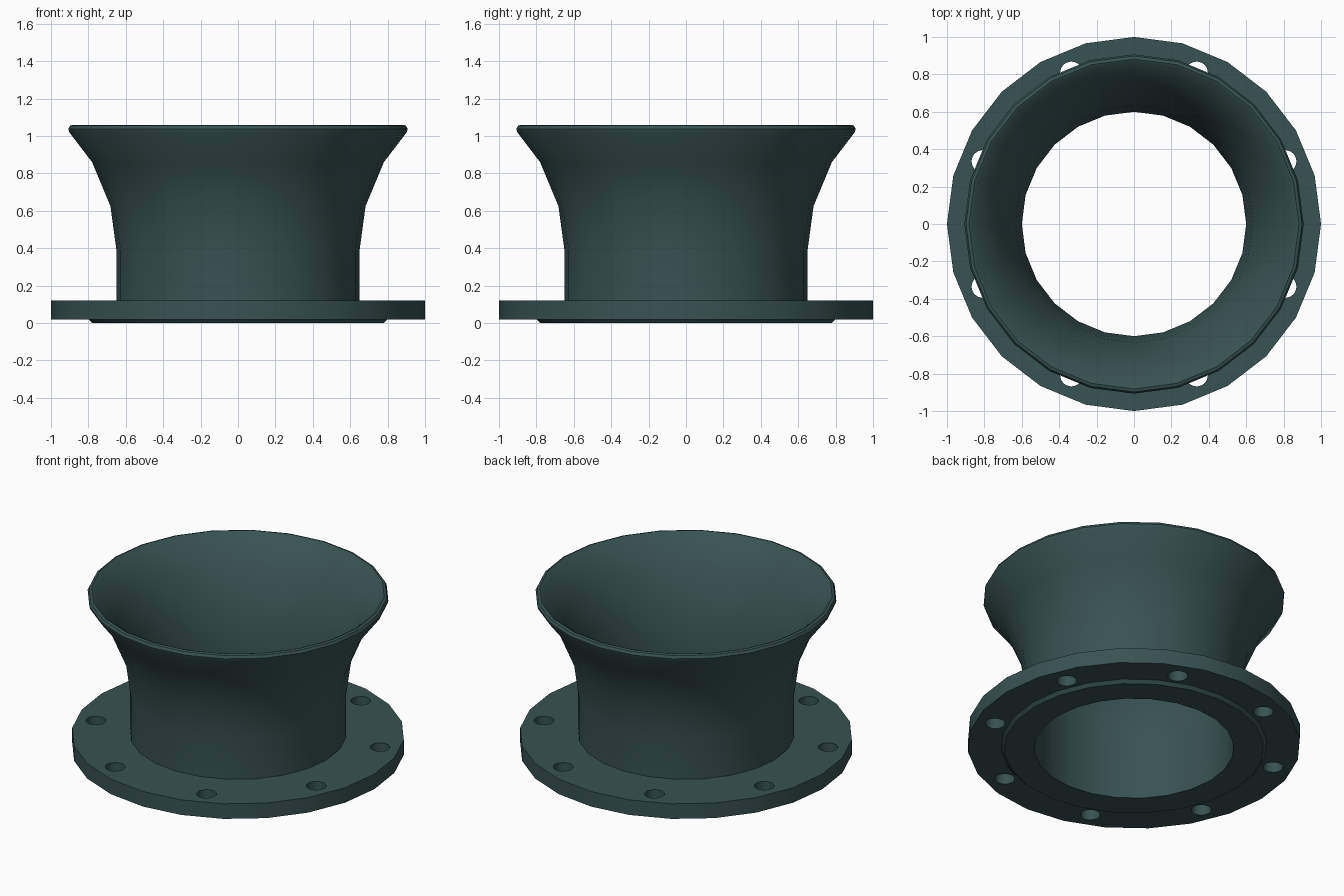
import bpy, bmesh
from math import cos, sin, tau

if "Cube" in bpy.data.objects:
    bpy.data.objects.remove(bpy.data.objects["Cube"])

SIDES = 24


def make_object(name, bm):
    bmesh.ops.recalc_face_normals(bm, faces=bm.faces)
    mesh = bpy.data.meshes.new(name)
    bm.to_mesh(mesh)
    bm.free()
    obj = bpy.data.objects.new(name, mesh)
    bpy.context.collection.objects.link(obj)
    return obj


def revolve(name, profile):
    """Closed ring swept from a closed (radius, z) profile."""
    bm = bmesh.new()
    rings = [[bm.verts.new((r * cos(tau * i / SIDES), r * sin(tau * i / SIDES), z))
              for r, z in profile] for i in range(SIDES)]
    n = len(profile)
    for i in range(SIDES):
        a, b = rings[i], rings[(i + 1) % SIDES]
        for j in range(n):
            k = (j + 1) % n
            bm.faces.new((a[j], b[j], b[k], a[k]))
    return make_object(name, bm)


# Flange, raised sealing face, neck, flared bell with rounded lip, and bore
flared_pipe = revolve("flanged_bellmouth", [
    (0.60, 0.0), (0.78, 0.0), (0.80, 0.02), (1.0, 0.02), (1.0, 0.12),
    (0.65, 0.12), (0.65, 0.39), (0.682, 0.625), (0.78, 0.86),
    (0.902, 1.02), (0.907, 1.038), (0.898, 1.055), (0.882, 1.06),
    (0.868, 1.054), (0.738, 0.885), (0.634, 0.64), (0.60, 0.395)])

# Cutters for the eight bolt holes
bm = bmesh.new()
for i in range(8):
    a = tau * (i + 0.5) / 8
    new = bmesh.ops.create_cone(bm, cap_ends=True, segments=24,
                                radius1=0.06, radius2=0.06, depth=0.3)
    bmesh.ops.translate(bm, verts=new["verts"],
                        vec=(0.875 * cos(a), 0.875 * sin(a), 0.07))
cutter = make_object("bolt_hole_cutter", bm)
cutter.hide_render = True

mod = flared_pipe.modifiers.new("bolt_holes", "BOOLEAN")
mod.operation = "DIFFERENCE"
mod.solver = "EXACT"
mod.object = cutter
bpy.context.view_layer.objects.active = flared_pipe
flared_pipe.select_set(True)
bpy.ops.object.modifier_apply(modifier=mod.name)
bpy.data.objects.remove(cutter)

# Smooth shading with crisp flange edges
bpy.ops.object.shade_smooth_by_angle(angle=0.7)

# Dark teal paint
paint = bpy.data.materials.new("dark_teal_paint")
paint.diffuse_color = (0.04, 0.085, 0.085, 1)
paint.use_nodes = True
paint.node_tree.nodes["Principled BSDF"].inputs["Base Color"].default_value = paint.diffuse_color
flared_pipe.data.materials.clear()
flared_pipe.data.materials.append(paint)
